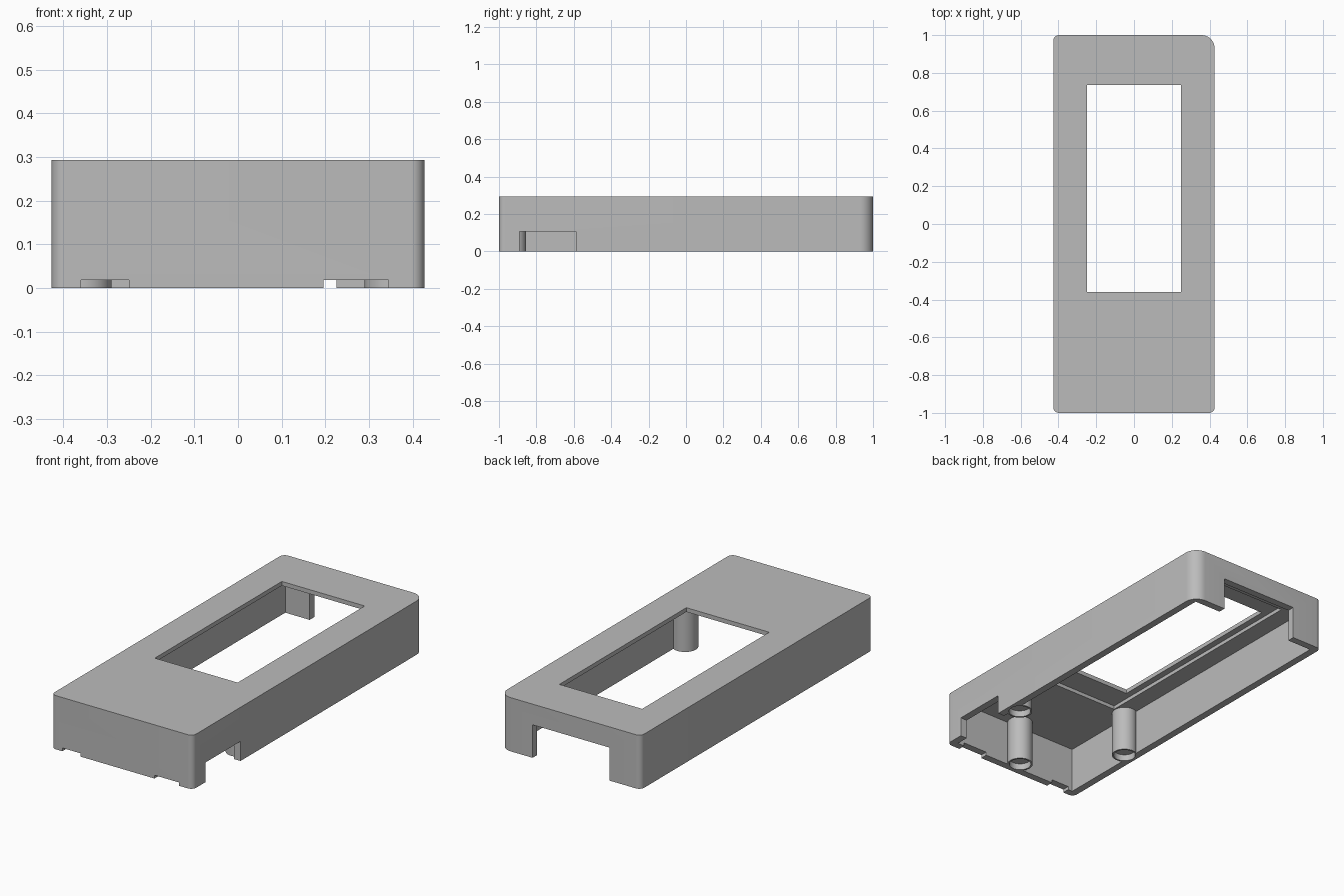
import bpy, bmesh, math

old = bpy.data.objects.get("Cube")
if old:
    bpy.data.objects.remove(old, do_unlink=True)

W, L, H, WALL = 0.427, 1.0, 0.293, 0.04
CEILING = 0.25

grey = bpy.data.materials.new("housing_grey")
grey.use_nodes = True
colour = (0.5, 0.5, 0.5, 1)
grey.diffuse_color = colour
grey.node_tree.nodes["Principled BSDF"].inputs["Base Color"].default_value = colour


def prism(name, outline, z0, z1):
    """Extrude a flat outline between two heights."""
    bm = bmesh.new()
    face = bm.faces.new([bm.verts.new((x, y, z0)) for x, y in outline])
    new = bmesh.ops.extrude_face_region(bm, geom=[face])["geom"]
    top = [v for v in new if isinstance(v, bmesh.types.BMVert)]
    bmesh.ops.translate(bm, vec=(0, 0, z1 - z0), verts=top)
    bmesh.ops.recalc_face_normals(bm, faces=bm.faces)
    mesh = bpy.data.meshes.new(name)
    bm.to_mesh(mesh)
    bm.free()
    mesh.materials.append(grey)
    obj = bpy.data.objects.new(name, mesh)
    bpy.context.collection.objects.link(obj)
    return obj


def block(name, x0, x1, y0, y1, z0, z1):
    return prism(name, [(x0, y0), (x1, y0), (x1, y1), (x0, y1)], z0, z1)


def arc(cx, cy, r, start, end, n):
    angles = [math.radians(start + (end - start) * i / n) for i in range(n + 1)]
    return [(cx + r * math.cos(a), cy + r * math.sin(a)) for a in angles]


def cylinder(name, x, y, r, z0, z1):
    return prism(name, arc(x, y, r, 0, 360, 48)[:-1], z0, z1)


def cut(obj, cutters):
    """Subtract cutters, bake the result and remove them."""
    for c in cutters:
        c.hide_render = True
        mod = obj.modifiers.new("cut", "BOOLEAN")
        mod.operation, mod.solver, mod.object = "DIFFERENCE", "EXACT", c
    bpy.context.view_layer.update()
    graph = bpy.context.evaluated_depsgraph_get()
    mesh = bpy.data.meshes.new_from_object(obj.evaluated_get(graph))
    obj.modifiers.clear()
    obj.data = mesh
    for c in cutters:
        bpy.data.objects.remove(c, do_unlink=True)


# Outer housing, with one larger rounded corner at the back
outline = []
for sx, sy, r, start in ((1, 1, 0.07, 0), (-1, 1, 0.03, 90),
                         (-1, -1, 0.03, 180), (1, -1, 0.03, 270)):
    outline += arc(sx * (W - r), sy * (L - r), r, start, start + 90, 10)
housing = prism("housing", outline, 0, H)

# Screw posts with shallow sockets in their ends
posts = [("left_post", 0.355, -0.5), ("right_post", -0.355, -0.5),
         ("front_post", 0.0, -0.92)]
POST_R, SOCKET_R, SOCKET_DEPTH = 0.065, 0.056, 0.035


def socket(x, y):
    return cylinder("socket_cutter", x, y, SOCKET_R, -0.05, SOCKET_DEPTH)


cut(housing, [
    # hollow interior, screen recess and screen window
    block("cavity", WALL - W, W - WALL, WALL - L, L - WALL, -0.1, CEILING),
    block("screen_recess", -0.285, 0.285, -0.5, 0.85, 0.2, 0.27),
    block("screen_window", -0.25, 0.25, -0.36, 0.735, 0.2, 0.4),
    # back opening, side port and front clip slots
    block("back_opening", -0.24, 0.226, 0.9, 1.1, -0.1, 0.18),
    block("side_port", 0.36, 0.5, -0.89, -0.588, -0.1, 0.107),
    block("clip_slot_right", -0.36, -0.25, -1.1, -0.94, -0.1, 0.018),
    block("clip_slot_left", 0.196, 0.345, -1.1, -0.94, -0.1, 0.018),
] + [socket(x, y) for _, x, y in posts])

parts = [housing]
for name, x, y in posts:
    post = cylinder(name, x, y, POST_R, 0, CEILING + 0.01)
    cut(post, [socket(x, y)])
    parts.append(post)

# Smooth the rounded walls, keep the edges crisp
for obj in parts:
    bpy.ops.object.select_all(action="DESELECT")
    obj.select_set(True)
    bpy.context.view_layer.objects.active = obj
    bpy.ops.object.shade_smooth_by_angle(angle=math.radians(30))
